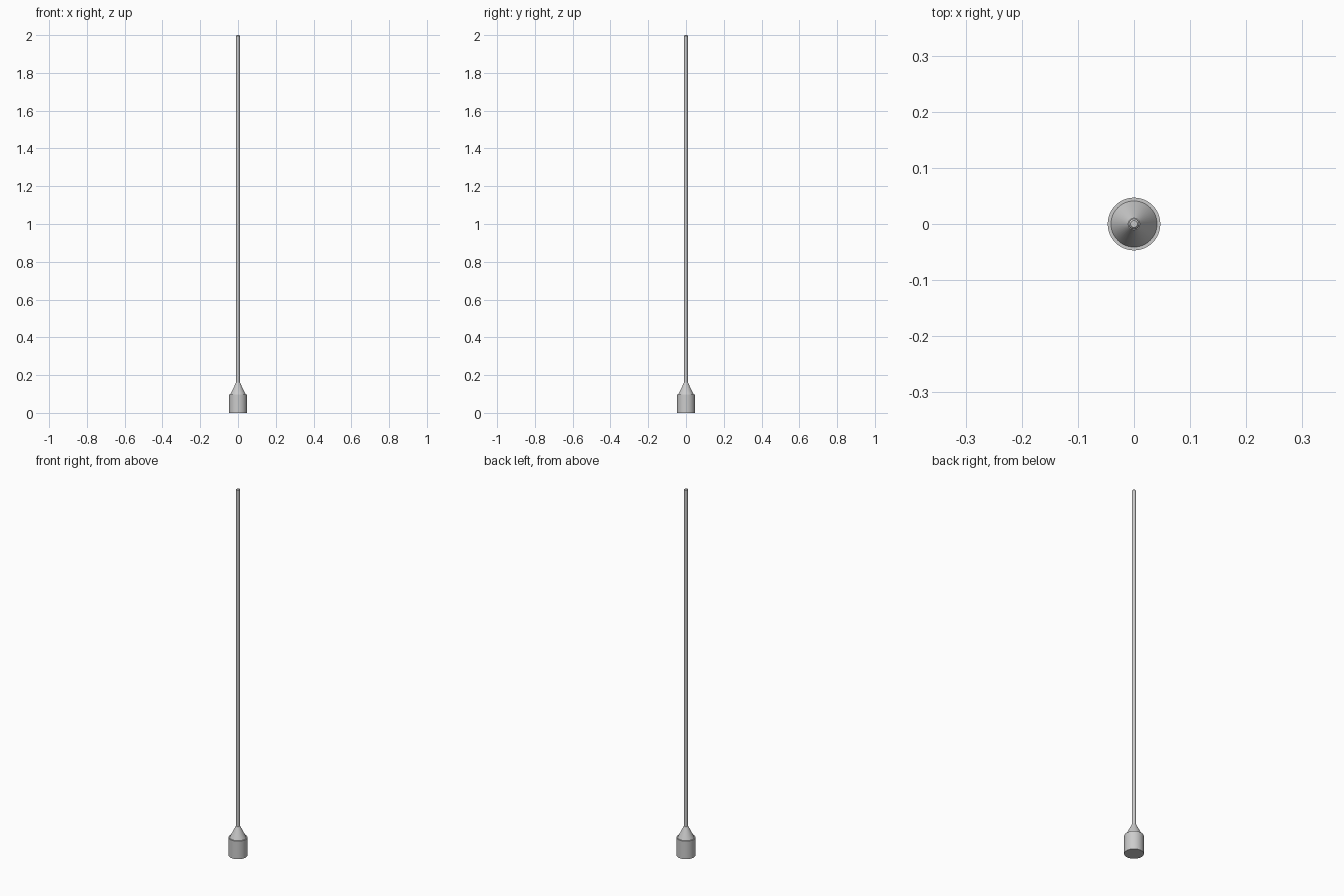
import bpy, bmesh, math

if "Cube" in bpy.data.objects:
    bpy.data.objects.remove(bpy.data.objects["Cube"])


def lathe(name, profile, sides=32):
    """Revolve (radius, z) points around z; open ends at radius 0 are welded."""
    bm = bmesh.new()
    pts = [bm.verts.new((r, 0, z)) for r, z in profile]
    edges = [bm.edges.new(p) for p in zip(pts, pts[1:])]
    bmesh.ops.spin(bm, geom=pts + edges, cent=(0, 0, 0), axis=(0, 0, 1),
                   angle=math.tau, steps=sides, use_duplicate=False)
    bmesh.ops.remove_doubles(bm, verts=bm.verts, dist=1e-5)
    bmesh.ops.recalc_face_normals(bm, faces=bm.faces)
    mesh = bpy.data.meshes.new(name)
    bm.to_mesh(mesh)
    bm.free()
    ob = bpy.data.objects.new(name, mesh)
    bpy.context.collection.objects.link(ob)
    bpy.ops.object.select_all(action='DESELECT')
    bpy.context.view_layer.objects.active = ob
    ob.select_set(True)
    bpy.ops.object.shade_smooth_by_angle(angle=math.radians(30))
    return ob


# Base drum with tapered collar
lathe("base", [(0, 0), (0.047, 0), (0.047, 0.098), (0.041, 0.098),
               (0.0105, 0.16), (0, 0.16)], 48)
# Thin mast with a small chamfer at the tip
lathe("mast", [(0, 0.155), (0.0095, 0.155), (0.0095, 1.996),
               (0.006, 2.0), (0, 2.0)], 24)
